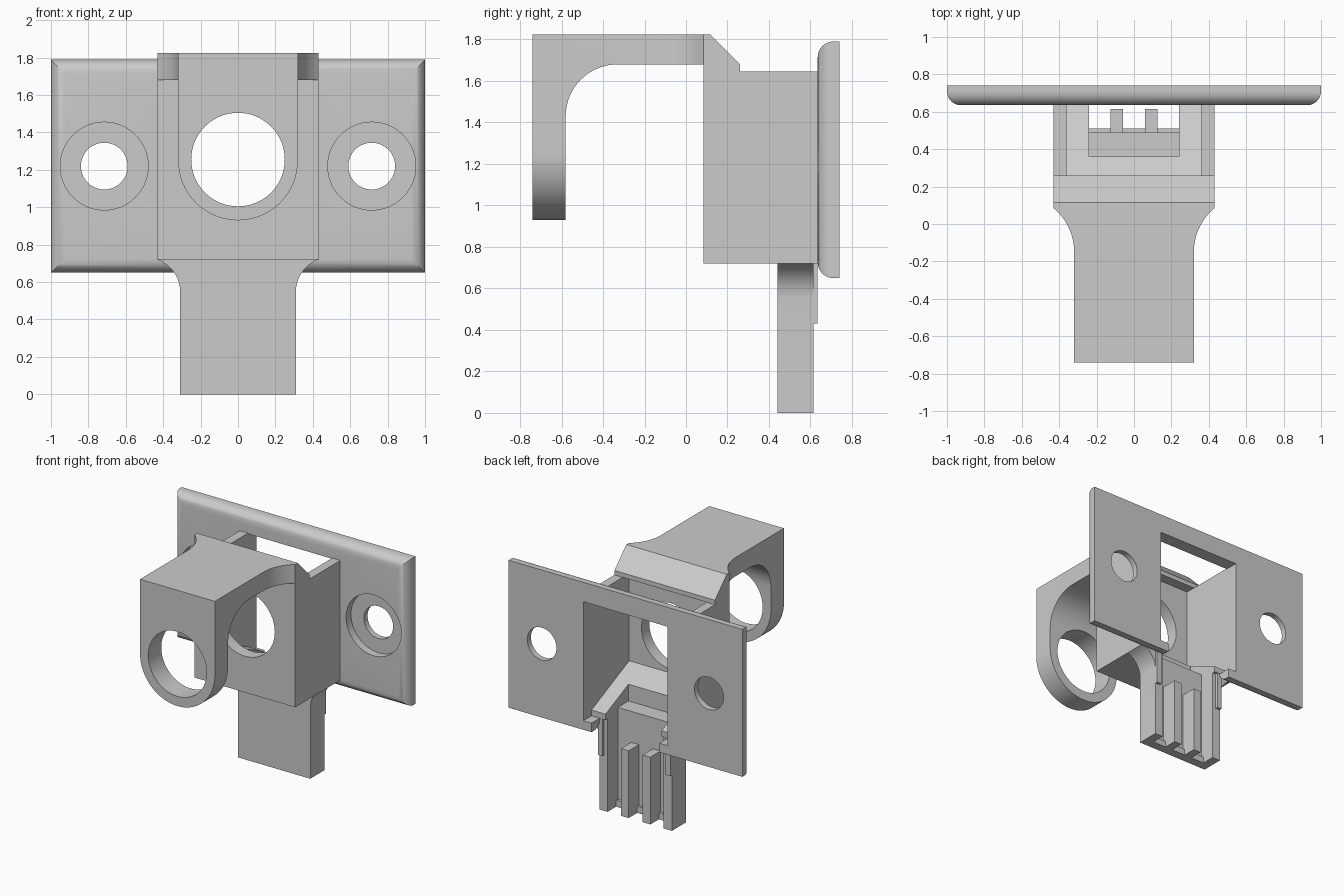
import bpy, bmesh, math

old = bpy.data.objects.get("Cube")
if old:
    bpy.data.objects.remove(old, do_unlink=True)

grey = bpy.data.materials.new("plain_grey")
grey.use_nodes = True
colour = (0.6, 0.6, 0.6, 1)
grey.diffuse_color = colour
grey.node_tree.nodes["Principled BSDF"].inputs["Base Color"].default_value = colour


def add_object(name, bm):
    bmesh.ops.recalc_face_normals(bm, faces=bm.faces)
    mesh = bpy.data.meshes.new(name)
    bm.to_mesh(mesh)
    bm.free()
    mesh.materials.append(grey)
    obj = bpy.data.objects.new(name, mesh)
    bpy.context.collection.objects.link(obj)
    return obj


def prism(name, points, axis, low, high):
    """Extrude a 2D outline along an axis; points use the other two axes in order."""
    bm = bmesh.new()
    rings = []
    for depth in (low, high):
        ring = []
        for p in points:
            co = list(p)
            co.insert("xyz".index(axis), depth)
            ring.append(bm.verts.new(co))
        rings.append(ring)
    bm.faces.new(rings[0])
    bm.faces.new(rings[1])
    n = len(points)
    for i in range(n):
        j = (i + 1) % n
        bm.faces.new((rings[0][i], rings[0][j], rings[1][j], rings[1][i]))
    return add_object(name, bm)


def box(name, x0, x1, y0, y1, z0, z1):
    return prism(name, [(x0, y0), (x1, y0), (x1, y1), (x0, y1)], "z", z0, z1)


def arc(cx, cy, r, start, end, steps):
    angles = [math.radians(start + (end - start) * i / steps) for i in range(steps + 1)]
    return [(cx + r * math.cos(a), cy + r * math.sin(a)) for a in angles]


def cylinder(x, z, r, y0, y1):
    return prism("cutter", arc(x, z, r, 0, 360, 64)[:-1], "y", y0, y1)


def combine(target, tool, operation="DIFFERENCE"):
    tool.hide_render = True
    mod = target.modifiers.new("cut", "BOOLEAN")
    mod.operation = operation
    mod.solver = "EXACT"
    mod.object = tool
    bpy.context.view_layer.objects.active = target
    bpy.ops.object.modifier_apply(modifier=mod.name)
    bpy.data.objects.remove(tool, do_unlink=True)


def mirrored(half):
    return half + [(-x, v) for x, v in reversed(half)]


def smooth(obj):
    bpy.ops.object.select_all(action="DESELECT")
    obj.select_set(True)
    bpy.context.view_layer.objects.active = obj
    bpy.ops.object.shade_smooth_by_angle(angle=math.radians(30))


# Wall plate with rounded front edges
plate = box("wall_plate", -1, 1, 0.635, 0.74, 0.65, 1.79)
bm = bmesh.new()
bm.from_mesh(plate.data)
edges = [e for e in bm.edges if all(v.co.y < 0.64 for v in e.verts)]
bmesh.ops.bevel(bm, geom=edges, offset=0.075, segments=8, profile=0.5, affect="EDGES")
bm.to_mesh(plate.data)
bm.free()
combine(plate, box("cutter", -0.36, 0.36, 0.5, 0.9, 0.72, 1.64))
combine(plate, box("cutter", -0.29, 0.29, 0.5, 0.9, 0.5, 0.8))
for side in (-1, 1):
    combine(plate, cylinder(side * 0.715, 1.22, 0.235, 0.5, 0.695))
    combine(plate, cylinder(side * 0.715, 1.22, 0.125, 0.5, 0.9))

# Housing: front wall, sloping roof lip and ramped floor, with side walls
housing = prism("housing", [(0.085, 0.72), (0.64, 0.72), (0.64, 0.765), (0.18, 0.97),
                            (0.18, 1.645), (0.26, 1.645), (0.26, 1.68), (0.115, 1.825),
                            (0.085, 1.825)], "x", -0.43, 0.43)
for side in (-1, 1):
    x0, x1 = sorted((side * 0.36, side * 0.43))
    combine(housing, box("wall", x0, x1, 0.085, 0.64, 0.72, 1.645), "UNION")
combine(housing, cylinder(0, 1.255, 0.255, 0, 0.22))
combine(housing, box("cutter", -0.24, 0.24, 0.36, 0.8, 0.76, 1.1))
combine(housing, box("cutter", -0.24, 0.24, 0.49, 0.8, 0.6, 1.1))

# Hooked arm: side profile trimmed by its top and front outlines
profile = [(-0.74, 0.9), (-0.58, 0.9)] + arc(-0.33, 1.43, 0.25, 180, 90, 16)
profile += [(0.085, 1.68), (0.085, 1.825), (-0.74, 1.825)]
arm = prism("hooked_arm", profile, "x", -0.43, 0.43)
flare = [(0.32, -0.9)] + arc(0.626, -0.15, 0.306, 180, 129.8, 12) + [(0.43, 0.2)]
combine(arm, prism("cutter", mirrored(flare), "z", 0.5, 2), "INTERSECT")
front = arc(0, 1.25, 0.32, 180, 360, 40) + [(0.32, 1.5), (0.5, 1.5), (0.5, 2),
                                            (-0.5, 2), (-0.5, 1.5), (-0.32, 1.5)]
combine(arm, prism("cutter", front, "y", -1, 0.3), "INTERSECT")
combine(arm, cylinder(0, 1.255, 0.25, -0.9, -0.4))

# Leg with flared top and a channel down its back
outline = [(0.31, 0)] + arc(0.49, 0.55, 0.18, 180, 109.5, 10) + [(0.43, 0.72)]
leg = prism("leg", mirrored(outline), "y", 0.44, 0.615)
combine(leg, box("cutter", -0.24, 0.24, 0.51, 0.8, -0.2, 1))
combine(leg, box("cutter", -0.24, 0.24, 0.49, 0.8, 0.05, 1))

# Ribs in the channel and thin tabs on the leg's back edges
for side, label in ((-1, "right"), (1, "left")):
    x0, x1 = sorted((side * 0.06, side * 0.125))
    box("channel_rib_" + label, x0, x1, 0.49, 0.615, 0, 0.52)
    x0, x1 = sorted((side * 0.27, side * 0.31))
    box("leg_tab_" + label, x0, x1, 0.615, 0.635, 0.43, 0.72)

for part in (plate, housing, arm, leg):
    smooth(part)
